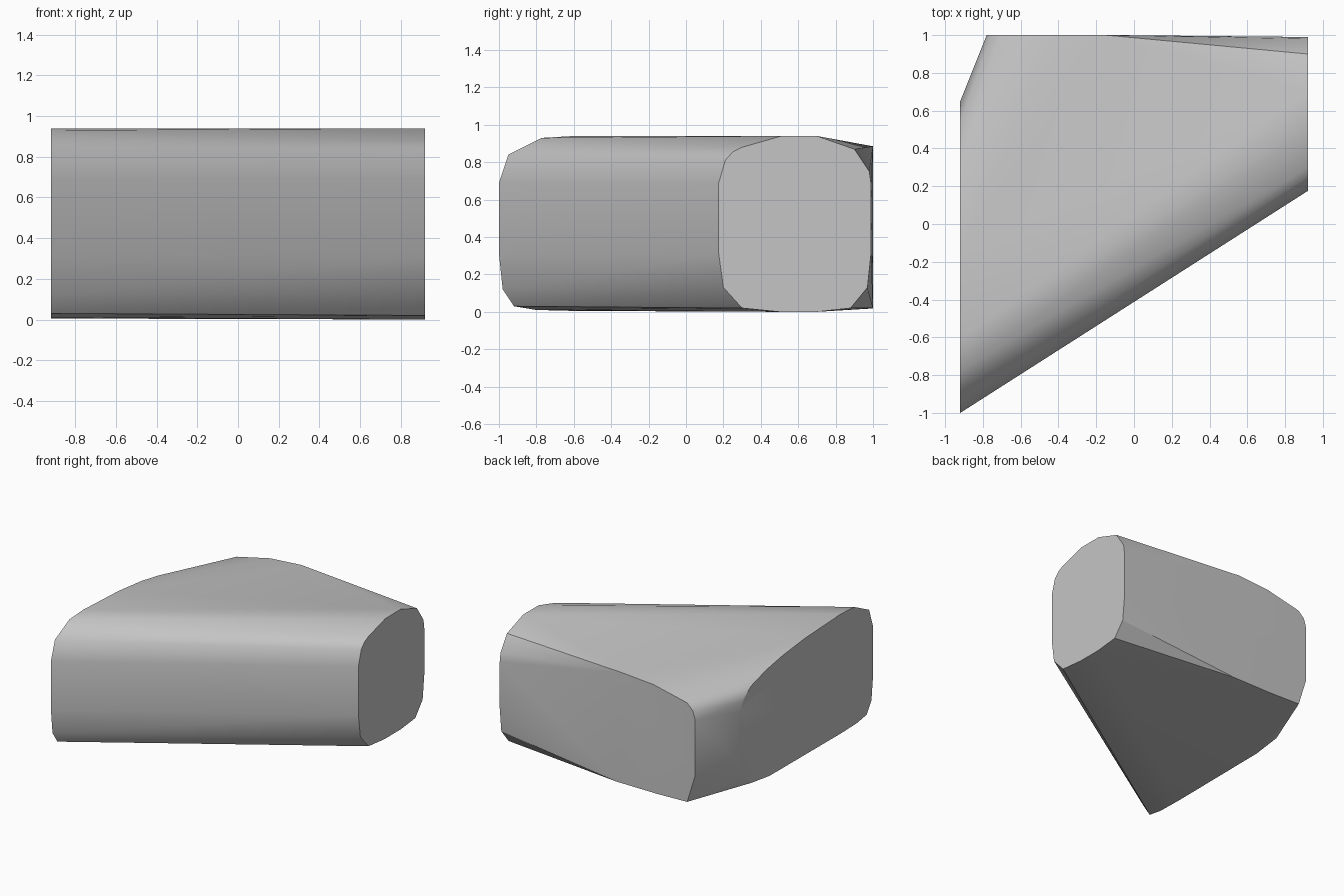
import bpy
import bmesh
from math import radians

if "Cube" in bpy.data.objects:
    bpy.data.objects.remove(bpy.data.objects["Cube"], do_unlink=True)

# Single grey material
grey = bpy.data.materials.new("stone_grey")
grey.use_nodes = True
colour = (0.56, 0.56, 0.56, 1)
grey.diffuse_color = colour
grey.node_tree.nodes["Principled BSDF"].inputs["Base Color"].default_value = colour

HALF = 0.92

# Narrow end outline as (y, z)
narrow_end = [(0.175, 0.31), (0.175, 0.69), (0.21, 0.81), (0.25, 0.855),
              (0.3, 0.88), (0.51, 0.94), (0.7, 0.94), (0.9, 0.87),
              (0.98, 0.75), (0.99, 0.68), (0.99, 0.32), (0.97, 0.13),
              (0.88, 0.02), (0.7, 0), (0.5, 0), (0.3, 0.02), (0.2, 0.13)]

# Wide end outline as (y, z)
wide_end = [(-1, 0.31), (-1, 0.69), (-0.95, 0.84), (-0.77, 0.93),
            (-0.6, 0.94), (-0.16, 0.92), (0.12, 0.89), (0.32, 0.855),
            (0.51, 0.8), (0.62, 0.72), (0.65, 0.65), (0.65, 0.27),
            (0.6, 0.12), (0.5, 0.04), (0.28, 0.01), (-0.6, 0.005),
            (-0.8, 0.01), (-0.92, 0.03), (-0.98, 0.12)]

# Flat back outline as (x, z)
back_wall = [(-0.78, 0.25), (-0.78, 0.68), (-0.76, 0.75), (-0.71, 0.8),
             (-0.42, 0.865), (-0.15, 0.885), (-0.1, 0.02), (-0.45, 0.018),
             (-0.71, 0.025)]

points = [(HALF, y, z) for y, z in narrow_end]
points += [(-HALF, y, z) for y, z in wide_end]
points += [(x, 1, z) for x, z in back_wall]

# Rounded wedge body wrapped around the three outlines
bm = bmesh.new()
for p in points:
    bm.verts.new(p)
hull = bmesh.ops.convex_hull(bm, input=bm.verts[:])
loose = [v for v in bm.verts if not v.link_faces]
bmesh.ops.delete(bm, geom=loose, context="VERTS")
bmesh.ops.dissolve_limit(bm, angle_limit=radians(0.5),
                         verts=bm.verts[:], edges=bm.edges[:])
bmesh.ops.recalc_face_normals(bm, faces=bm.faces[:])

mesh = bpy.data.meshes.new("wedge_block")
bm.to_mesh(mesh)
bm.free()
mesh.materials.append(grey)
block = bpy.data.objects.new("wedge_block", mesh)
bpy.context.collection.objects.link(block)

# Smooth sides with crisp end faces
bpy.ops.object.select_all(action="DESELECT")
block.select_set(True)
bpy.context.view_layer.objects.active = block
bpy.ops.object.shade_smooth_by_angle(angle=radians(30))
